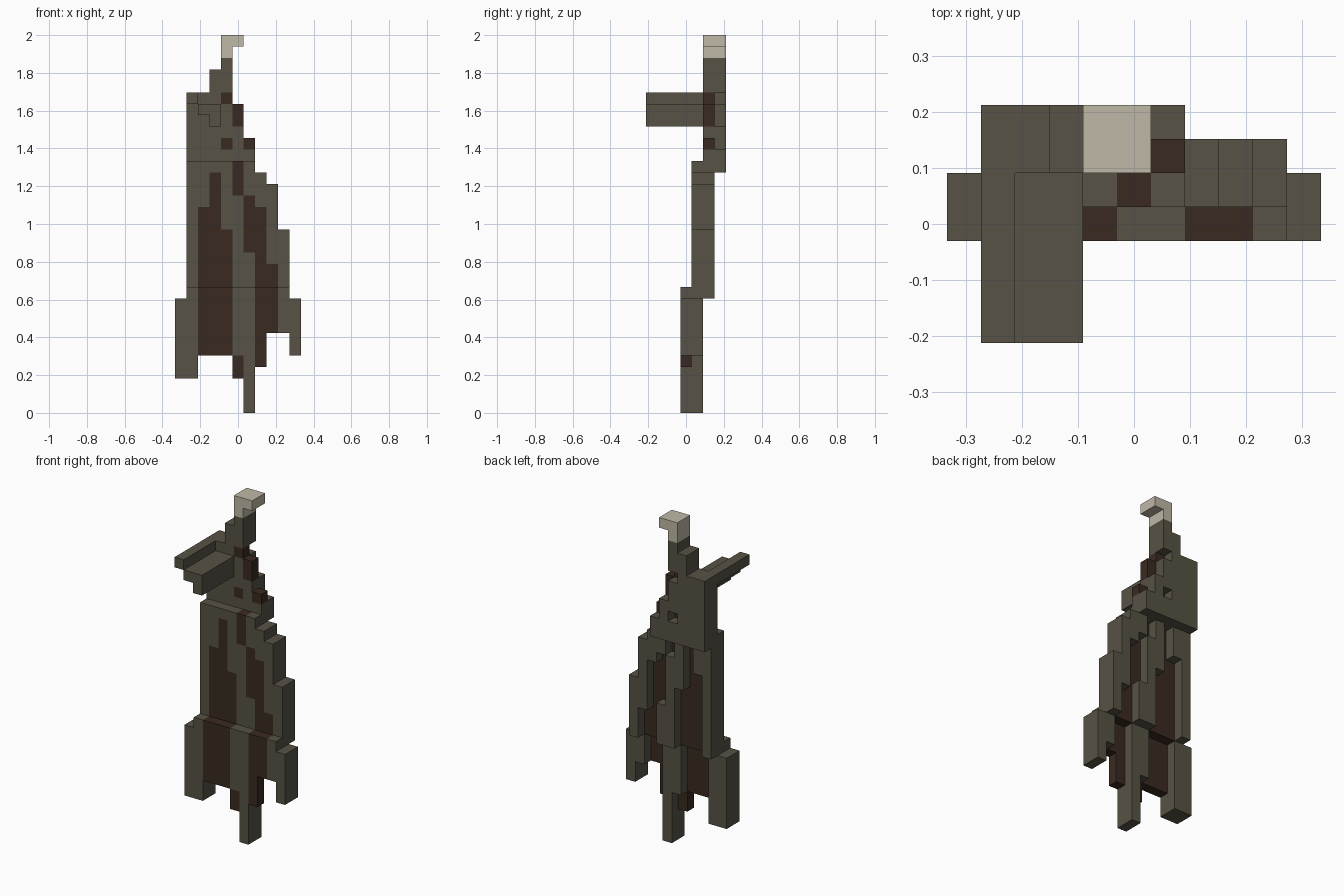
import bpy
import bmesh
from mathutils import Vector

cube = bpy.data.objects.get("Cube")
if cube:
    bpy.data.objects.remove(cube, do_unlink=True)

UNIT = 2 / 33                               # edge length of one block
ORIGIN = Vector((-5.5, -3.5, 0))            # grid corner, in blocks


def make_material(name, colour):
    material = bpy.data.materials.new(name)
    material.use_nodes = True
    rgba = (*colour, 1)
    material.diffuse_color = rgba
    shader = next(n for n in material.node_tree.nodes if n.type == 'BSDF_PRINCIPLED')
    shader.inputs["Base Color"].default_value = rgba
    return material


materials = [
    make_material("olive_grey", (.095, .085, .058)),
    make_material("dark_brown", (.042, .023, .015)),
    make_material("pale_bone", (.52, .48, .38)),
]
OLIVE, BROWN, BONE = range(len(materials))

occupied = {}                               # block -> (part name, colour)


def fill(part, colour, columns, depths, heights):
    """Fill a box of blocks; every range excludes its end."""
    for x in range(*columns):
        for y in range(*depths):
            for z in range(*heights):
                occupied[x, y, z] = (part, colour)


def slab(part, front, ribs, webs):
    """Thick olive ribs joined by thin brown webs flush with the front."""
    for first, end, bottom, top in ribs:
        fill(part, OLIVE, (first, end), (front, front + 2), (bottom, top))
    for first, end, bottom, top in webs:
        fill(part, BROWN, (first, end), (front, front + 1), (bottom, top))


# Lower body with ragged hanging ends
slab("lower_body", 3,
     ribs=[(0, 1, 3, 10), (1, 2, 3, 11), (5, 6, 5, 11), (6, 7, 0, 11),
           (9, 10, 7, 11), (10, 11, 5, 10)],
     webs=[(2, 5, 5, 11), (5, 6, 3, 5), (7, 8, 4, 11), (8, 9, 7, 11)])

# Middle body, set one block back
slab("middle_body", 4,
     ribs=[(1, 2, 10, 22), (2, 3, 18, 22), (3, 4, 21, 22), (4, 5, 16, 22),
           (5, 6, 10, 19), (6, 7, 10, 14), (6, 7, 19, 22), (7, 8, 18, 21),
           (8, 9, 13, 20), (9, 10, 10, 16)],
     webs=[(2, 3, 10, 18), (3, 4, 10, 21), (4, 5, 10, 16), (5, 6, 19, 22),
           (6, 7, 14, 19), (7, 8, 10, 18), (8, 9, 10, 13)])

# Upper body, set back again and narrowing to a neck
slab("upper_body", 5,
     ribs=[(1, 3, 21, 28), (3, 4, 21, 30), (4, 5, 21, 23), (4, 5, 24, 27),
           (4, 5, 28, 31), (5, 6, 21, 25), (6, 7, 21, 23)],
     webs=[(4, 5, 23, 24), (4, 5, 27, 28), (5, 6, 25, 27), (6, 7, 23, 24)])

# Stepped arm reaching forward
for column, bottom, top in ((1, 27, 28), (2, 26, 27), (3, 25, 27)):
    fill("forward_arm", OLIVE, (column, column + 1), (0, 5), (bottom, top))

# Hooked tip
fill("hooked_tip", BONE, (4, 5), (5, 7), (31, 33))
fill("hooked_tip", BONE, (5, 6), (5, 7), (32, 33))


def build_part(part):
    """Skin the outer faces of one part's blocks and merge flat areas."""
    bm = bmesh.new()
    for block, (owner, colour) in occupied.items():
        if owner != part:
            continue
        centre = Vector(block) + Vector((.5, .5, .5)) + ORIGIN
        for axis in range(3):
            for sign in (-1, 1):
                step = Vector((0, 0, 0))
                step[axis] = sign
                if tuple(int(a + b) for a, b in zip(block, step)) in occupied:
                    continue
                side = Vector((0, 0, 0))
                side[(axis + 1) % 3] = .5
                up = step.cross(side)
                middle = centre + step / 2
                corners = (middle - side - up, middle + side - up,
                           middle + side + up, middle - side + up)
                face = bm.faces.new([bm.verts.new(c * UNIT) for c in corners])
                face.material_index = colour
    bmesh.ops.remove_doubles(bm, verts=bm.verts, dist=UNIT / 100)
    bmesh.ops.dissolve_limit(bm, angle_limit=.01, verts=bm.verts,
                             edges=bm.edges, delimit={'MATERIAL'})
    mesh = bpy.data.meshes.new(part)
    bm.to_mesh(mesh)
    bm.free()
    for material in materials:
        mesh.materials.append(material)
    bpy.context.collection.objects.link(bpy.data.objects.new(part, mesh))


for name in sorted({owner for owner, colour in occupied.values()}):
    build_part(name)
